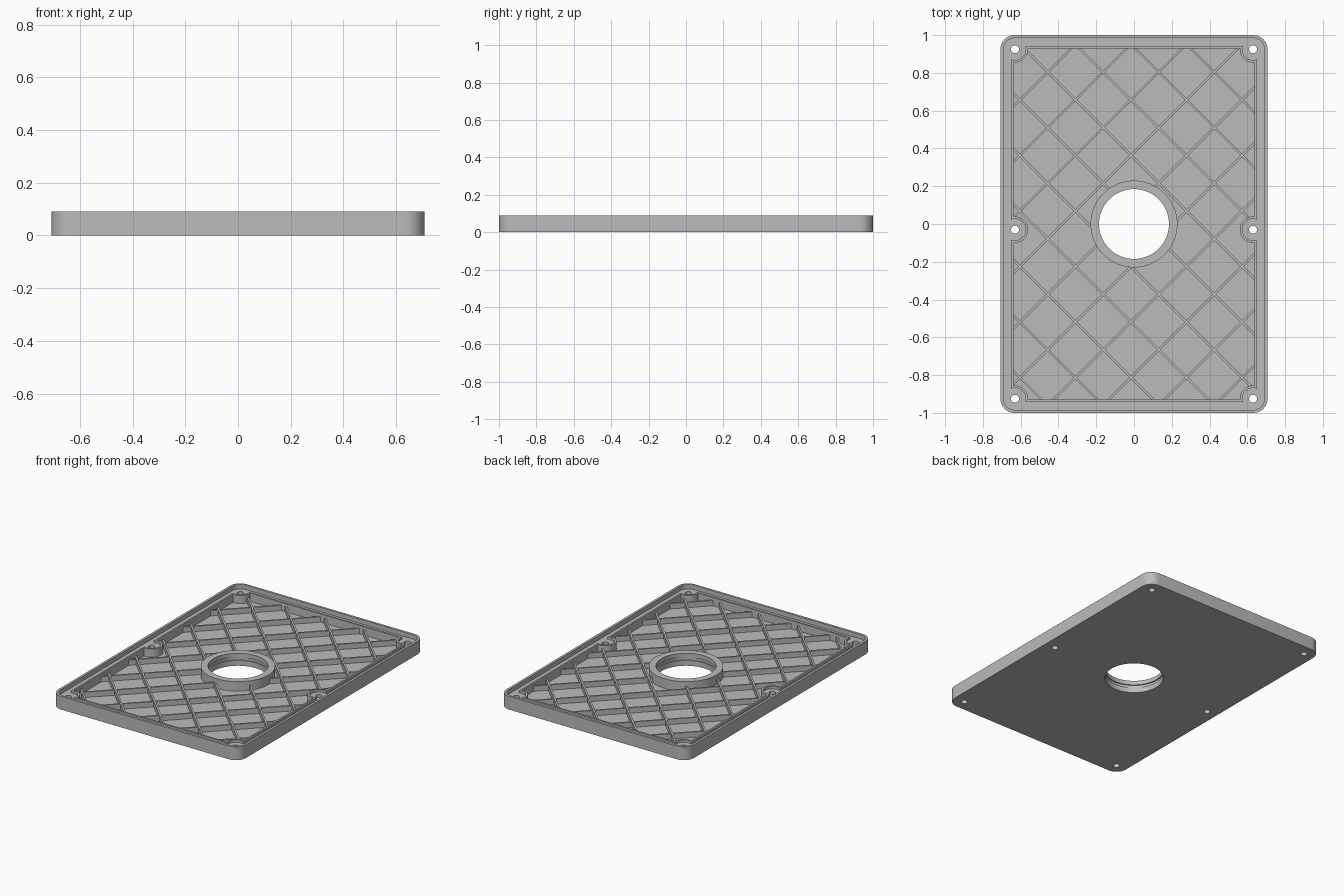
import bpy, bmesh, math
from mathutils import Matrix, Vector

if "Cube" in bpy.data.objects:
    bpy.data.objects.remove(bpy.data.objects["Cube"], do_unlink=True)

HALF_X, HALF_Y, HEIGHT = 0.707, 1.0, 0.09
FLOOR, GROOVE, LIP, RIB = 0.02, 0.06, 0.076, 0.056
WALL = 0.016
BOSS_X, BOSS_Y, MID_Y = 0.63, 0.925, -0.03
HOLE, BORE, COLLAR = 0.021, 0.185, 0.23

grey = bpy.data.materials.new("plain grey")
grey.use_nodes = True
grey.diffuse_color = (0.5, 0.5, 0.5, 1)
grey.node_tree.nodes["Principled BSDF"].inputs["Base Color"].default_value = grey.diffuse_color


def add_mesh(name, mesh):
    obj = bpy.data.objects.new(name, mesh)
    bpy.context.collection.objects.link(obj)
    mesh.materials.clear()
    mesh.materials.append(grey)
    bpy.ops.object.select_all(action="DESELECT")
    obj.select_set(True)
    bpy.context.view_layer.objects.active = obj
    bpy.ops.object.shade_smooth_by_angle(angle=math.radians(30))
    return obj


def plate(name, outlines, z0, z1):
    """Extrude a filled outline; further outlines inside it become holes."""
    curve = bpy.data.curves.new(name, "CURVE")
    curve.dimensions = "2D"
    curve.fill_mode = "BOTH"
    curve.extrude = (z1 - z0) / 2
    for pts in outlines:
        spline = curve.splines.new("POLY")
        spline.points.add(len(pts) - 1)
        for p, (x, y) in zip(spline.points, pts):
            p.co = (x, y, 0, 1)
        spline.use_cyclic_u = True
    temp = bpy.data.objects.new(name + " outline", curve)
    bpy.context.collection.objects.link(temp)
    graph = bpy.context.evaluated_depsgraph_get()
    mesh = bpy.data.meshes.new_from_object(temp.evaluated_get(graph))
    bpy.data.objects.remove(temp, do_unlink=True)
    bm = bmesh.new()
    bm.from_mesh(mesh)
    bmesh.ops.remove_doubles(bm, verts=bm.verts, dist=1e-5)
    bmesh.ops.recalc_face_normals(bm, faces=bm.faces)
    bmesh.ops.translate(bm, verts=bm.verts, vec=(0, 0, (z0 + z1) / 2))
    bm.to_mesh(mesh)
    bm.free()
    return add_mesh(name, mesh)


def arc(cx, cy, r, a0, a1, n):
    return [(cx + r * math.cos(a0 + (a1 - a0) * i / n),
             cy + r * math.sin(a0 + (a1 - a0) * i / n)) for i in range(n + 1)]


def circle(r, cx=0, cy=0, n=64):
    return arc(cx, cy, r, 0, math.tau, n)[:-1]


def rounded_rect(hx, hy, r):
    pts = []
    for k, (sx, sy) in enumerate([(1, 1), (-1, 1), (-1, -1), (1, -1)]):
        a = k * math.pi / 2
        pts += arc(sx * (hx - r), sy * (hy - r), r, a, a + math.pi / 2, 10)
    return pts


def scalloped_rect(hx, hy, r):
    """Rectangle that steps inward around the six screw bosses."""
    a = math.acos((hx - BOSS_X) / r)
    b = math.asin((hy - BOSS_Y) / r)
    corner = arc(BOSS_X, BOSS_Y, r, -a, -math.pi - b, 16)
    middle = arc(BOSS_X, MID_Y, r, -a, a - math.tau, 24)
    right = [(x, -y) for x, y in reversed(corner)] + middle + corner
    return right + [(-x, y) for x, y in reversed(right)]


# Floor, outer rim, gasket groove and inner lip
outer = rounded_rect(HALF_X, HALF_Y, 0.075)
rim_inside = rounded_rect(HALF_X - WALL, HALF_Y - WALL, 0.059)
lip_outside = scalloped_rect(0.65, 0.942, 0.057)
cavity = scalloped_rect(0.638, 0.93, 0.07)
screw_holes = [circle(HOLE, sx * BOSS_X, y, 20)
               for sx in (-1, 1) for y in (-BOSS_Y, MID_Y, BOSS_Y)]

plate("floor", [rim_inside, circle(BORE)] + screw_holes, 0, FLOOR)
plate("outer_rim", [outer, rim_inside], 0, HEIGHT)
plate("groove_and_bosses", [rim_inside, cavity] + screw_holes, FLOOR, GROOVE)
plate("inner_lip", [lip_outside, cavity], GROOVE, LIP)

# Central collar with a groove inside its bore
levels = [FLOOR, 0.036, 0.056, 0.085]
for part, bore, z0, z1 in zip(("lower", "grooved", "upper"),
                              (BORE, BORE + 0.008, BORE), levels, levels[1:]):
    plate("collar_" + part, [circle(COLLAR), circle(bore)], z0, z1)

# Diagonal stiffening ribs, clipped to the cavity and broken at the collar
PITCH, THICK = 0.294, 0.012
LIMIT_X, LIMIT_Y = 0.642, 0.934
bm = bmesh.new()


def add_rib(p, q):
    d = q - p
    if d.length < 0.1:
        return
    mid = (p + q) / 2
    place = (Matrix.Translation((mid.x, mid.y, (FLOOR + RIB) / 2 - 0.002))
             @ Matrix.Rotation(math.atan2(d.y, d.x), 4, "Z")
             @ Matrix.Diagonal((d.length, THICK, RIB - FLOOR + 0.004, 1)))
    bmesh.ops.create_cube(bm, size=1, matrix=place)


for slope, start in ((1, 0.085), (-1, 0.053)):
    for k in range(-6, 6):
        c = start + PITCH * k
        ends = sorted(((-LIMIT_Y - c) * slope, (LIMIT_Y - c) * slope))
        x0, x1 = max(-LIMIT_X, ends[0]), min(LIMIT_X, ends[1])
        if x1 <= x0:
            continue
        p, q = (Vector((x, slope * x + c)) for x in (x0, x1))
        foot = Vector((-slope * c / 2, c / 2))
        stop = 0.21
        if foot.length < stop:
            gap = math.sqrt(stop ** 2 - foot.length ** 2) * (q - p).normalized()
            add_rib(p, foot - gap)
            add_rib(foot + gap, q)
        else:
            add_rib(p, q)

rib_mesh = bpy.data.meshes.new("diagonal_ribs")
bm.to_mesh(rib_mesh)
bm.free()
add_mesh("diagonal_ribs", rib_mesh)
